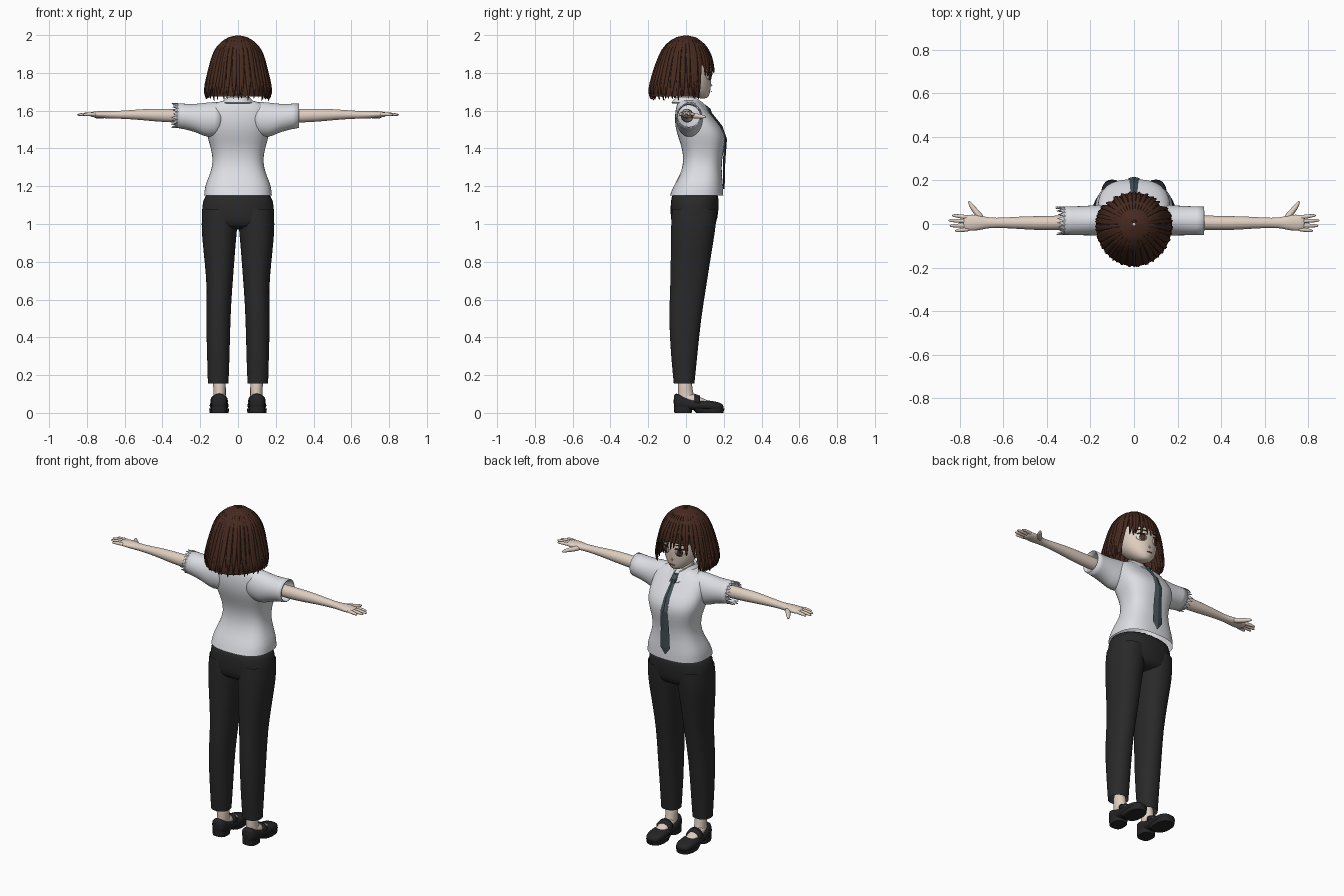
import bpy, bmesh, math, random
from mathutils import Vector

random.seed(4)
if "Cube" in bpy.data.objects:
    bpy.data.objects.remove(bpy.data.objects["Cube"], do_unlink=True)


def material(name, *rgb):
    mat = bpy.data.materials.new(name)
    mat.use_nodes = True
    mat.diffuse_color = (*rgb, 1)
    shader = next(n for n in mat.node_tree.nodes if n.type == "BSDF_PRINCIPLED")
    shader.inputs["Base Color"].default_value = (*rgb, 1)
    return mat


SKIN = material("pale skin", .74, .62, .53)
HAIR = material("dark brown hair", .062, .023, .014)
SHIRT = material("white cotton", .72, .73, .77)
TROUSER = material("charcoal cloth", .022, .022, .023)
SHOE = material("black leather", .018, .018, .020)
TIE = material("slate tie", .055, .078, .09)
EYE = material("eye white", .8, .78, .75)
IRIS = material("brown iris", .07, .03, .02)
LIP = material("soft lip", .45, .2, .17)


def build(name, rings, mat, caps=True, mirror=False, subsurf=0, solid=0, closed=True, smooth=True):
    """Skin a list of point rings into one object."""
    bm = bmesh.new()
    rows = [[bm.verts.new(p) for p in ring] for ring in rings]
    n = len(rows[0])
    for low, high in zip(rows, rows[1:]):
        for i in range(n if closed else n - 1):
            j = (i + 1) % n
            bm.faces.new((low[i], low[j], high[j], high[i]))
    if caps:
        bm.faces.new(rows[0])
        bm.faces.new(rows[-1])
    bmesh.ops.recalc_face_normals(bm, faces=bm.faces)
    for face in bm.faces:
        face.smooth = smooth
    mesh = bpy.data.meshes.new(name)
    bm.to_mesh(mesh)
    bm.free()
    mesh.materials.append(mat)
    obj = bpy.data.objects.new(name, mesh)
    bpy.context.collection.objects.link(obj)
    if mirror:
        obj.modifiers.new("mirror", "MIRROR").use_mirror_merge = False
    if subsurf:
        mod = obj.modifiers.new("subsurf", "SUBSURF")
        mod.levels = mod.render_levels = subsurf
    if solid:
        obj.modifiers.new("solidify", "SOLIDIFY").thickness = solid
    return obj


def loft(name, axis, sections, mat, n=24, power=2, **options):
    """Sections are (position, centre, half width, low, high) across the axis."""
    rings = []
    for pos, c, r, lo, hi in sections:
        ring = []
        for i in range(n):
            a = math.tau * i / n
            u, v = (math.copysign(abs(f(a)) ** (2 / power), f(a)) for f in (math.cos, math.sin))
            u, v = c + r * u, (lo + hi) / 2 + (hi - lo) / 2 * v
            ring.append({"x": (pos, u, v), "y": (u, pos, v), "z": (u, v, pos)}[axis])
        rings.append(ring)
    return build(name, rings, mat, **options)


def tube(name, path, radii, mat, n=10, **options):
    path = [Vector(p) for p in path]
    rings = []
    for k, p in enumerate(path):
        turn = (path[min(k + 1, len(path) - 1)] - path[max(k - 1, 0)]).to_track_quat("Z", "Y")
        rings.append([p + turn @ Vector((math.cos(math.tau * i / n), math.sin(math.tau * i / n), 0)) * radii[k]
                      for i in range(n)])
    return build(name, rings, mat, **options)


# Trousers
loft("trouser_legs", "z", [
    (.155, .105, .055, -.065, .045), (.3, .104, .06, -.08, .06), (.5, .105, .065, -.092, .08),
    (.65, .097, .066, -.084, .105), (.8, .098, .079, -.082, .128), (.92, .1, .09, -.08, .148),
    (1.0, .098, .097, -.08, .16), (1.08, .095, .093, -.075, .165)],
    TROUSER, caps=False, mirror=True, subsurf=1, power=2.2)
loft("trouser_hips", "z", [
    (.97, 0, .17, -.05, .13), (1.0, 0, .19, -.08, .162), (1.06, 0, .194, -.083, .172),
    (1.12, 0, .188, -.082, .176), (1.18, 0, .168, -.075, .17)],
    TROUSER, subsurf=1, power=2.3)

# Shirt
loft("shirt_body", "z", [
    (1.15, 0, .18, -.086, .198), (1.2, 0, .177, -.068, .197), (1.26, 0, .15, -.03, .19),
    (1.33, 0, .13, -.012, .188), (1.4, 0, .143, -.02, .202), (1.46, 0, .163, -.042, .21),
    (1.51, 0, .169, -.056, .19), (1.56, 0, .17, -.06, .148), (1.61, 0, .163, -.055, .11),
    (1.64, 0, .13, -.045, .08), (1.655, 0, .07, -.04, .065)],
    SHIRT, n=32, caps=False, subsurf=1, power=2.6)
loft("shirt_sleeves", "x", [
    (.09, .02, .07, 1.47, 1.648), (.16, .018, .071, 1.455, 1.645), (.2, .016, .069, 1.475, 1.638),
    (.25, .015, .067, 1.495, 1.635), (.322, .015, .066, 1.508, 1.64)],
    SHIRT, caps=False, mirror=True, subsurf=1, solid=.006)


# Ragged cuff on one sleeve
def cuff_ring(x, radius, ragged):
    n = 40
    return [(x - ragged * (i % 2) * random.uniform(.4, 1), .015 + radius * math.cos(math.tau * i / n),
             1.574 + radius * math.sin(math.tau * i / n)) for i in range(n)]


build("torn_cuff", [cuff_ring(-.31, .064, 0), cuff_ring(-.322, .066, .04)], SHIRT,
      caps=False, solid=.004, smooth=False)

# Collar, open at the front with two points
collar = [[], [], []]
for i in range(41):
    a = math.radians(10 + 340 * i / 40)
    front = max(0, math.cos(a)) ** 4
    for row, (r, reach, z, drop) in zip(collar, [(.05, .01, 1.665, .02), (.062, .02, 1.672, .03),
                                                 (.085, .04, 1.642, .05)]):
        r += reach * front
        row.append((r * math.sin(a), .008 + r * math.cos(a), z - drop * front))
build("shirt_collar", collar, SHIRT, caps=False, closed=False, solid=.005, smooth=False)

# Tie
loft("tie_blade", "z", [
    (1.185, 0, .003, .196, .203), (1.225, 0, .032, .195, .206), (1.33, 0, .028, .195, .208),
    (1.45, 0, .024, .204, .217), (1.52, 0, .019, .175, .192), (1.6, 0, .014, .112, .128)],
    TIE, n=4, smooth=False)
loft("tie_knot", "z", [
    (1.585, 0, .013, .105, .138), (1.61, 0, .024, .085, .13), (1.632, 0, .021, .05, .102)],
    TIE, n=8, smooth=False)

# Arms and hands
loft("arms", "x", [
    (.2, .01, .035, 1.535, 1.61), (.33, .005, .034, 1.535, 1.61), (.45, .004, .033, 1.543, 1.612),
    (.54, .006, .028, 1.553, 1.606), (.64, .005, .022, 1.558, 1.598), (.68, .006, .027, 1.558, 1.598),
    (.72, .006, .038, 1.56, 1.6), (.765, .006, .038, 1.564, 1.595), (.785, .004, .03, 1.57, 1.592)],
    SKIN, n=16, mirror=True, subsurf=1)
fingers = {"index": (.034, .835), "middle": (.014, .852), "ring": (-.007, .846), "little": (-.027, .822)}
for finger, (y, tip) in fingers.items():
    tube(finger + "_fingers", [(.745, y * .85, 1.58), (.79, y, 1.582), (tip - .01, y * 1.15, 1.579),
                               (tip, y * 1.17, 1.577)], (.011, .01, .008, .003), SKIN,
         mirror=True, subsurf=1)
tube("thumbs", [(.69, .018, 1.576), (.725, .055, 1.572), (.752, .092, 1.568), (.758, .106, 1.566)],
     (.016, .015, .01, .004), SKIN, mirror=True, subsurf=1)

# Feet and shoes
loft("ankles", "z", [
    (.04, .1, .036, -.045, .06), (.085, .098, .034, -.044, .045), (.12, .097, .033, -.042, .035),
    (.2, .1, .037, -.045, .03)], SKIN, n=16, mirror=True, subsurf=1)
loft("insteps", "y", [
    (-.02, .1, .034, .04, .12), (.03, .1, .036, .04, .105), (.08, .1, .036, .04, .08),
    (.13, .1, .028, .04, .062)], SKIN, n=16, mirror=True, subsurf=1)
loft("shoe_uppers", "y", [
    (-.066, .1, .02, .03, .09), (-.055, .1, .041, .015, .108), (-.02, .1, .045, .015, .094),
    (.03, .1, .046, .015, .07), (.08, .1, .05, .015, .067), (.13, .1, .052, .012, .066),
    (.175, .1, .047, .012, .057), (.2, .1, .028, .014, .044)],
    SHOE, n=16, power=2.5, mirror=True, subsurf=1)
loft("shoe_straps", "y", [
    (.045, .1, .046, .03, .102), (.075, .1, .047, .03, .09)], SHOE, n=20, mirror=True)
loft("shoe_heels", "z", [(0, .1, .042, -.062, .03), (.035, .1, .044, -.064, .035)],
     SHOE, power=2.8, mirror=True, smooth=False)
loft("shoe_soles", "z", [(0, .1, .05, .055, .197), (.024, .1, .053, .03, .204)],
     SHOE, power=2.4, mirror=True, smooth=False)

# Head and face
loft("neck", "z", [(1.58, 0, .052, -.045, .06), (1.64, 0, .044, -.038, .05), (1.72, 0, .045, -.045, .05)],
     SKIN, subsurf=1)
loft("head", "z", [
    (1.664, 0, .018, .07, .108), (1.675, 0, .043, .035, .122), (1.705, 0, .078, -.02, .13),
    (1.745, 0, .102, -.06, .133), (1.79, 0, .112, -.085, .136), (1.86, 0, .115, -.095, .13),
    (1.92, 0, .092, -.075, .1), (1.955, 0, .045, -.04, .06)], SKIN, subsurf=1)
tube("nose", [(0, .118, 1.765), (0, .13, 1.748), (0, .138, 1.736), (0, .128, 1.728)],
     (.004, .009, .008, .004), SKIN, subsurf=1)


def face_plate(name, mat, x, z, w, h, lift, mirror=True):
    """A thin disc that follows the curve of the face."""
    def point(px, pz, out):
        t = min(max((pz - 1.664) / .08, 0), 1)
        wide = .055 + .053 * t
        return px, .03 + (.1 + .005 * t + out) * math.sqrt(1 - (px / wide) ** 2), pz
    ring = [math.tau * i / 20 for i in range(20)]
    rows = [[point(x + w * s * math.cos(a), z + h * s * math.sin(a), out) for a in ring]
            for s, out in ((1, lift - .004), (1, lift), (.5, lift), (.05, lift))]
    build(name, rows, mat, mirror=mirror)


face_plate("eye_whites", EYE, .048, 1.783, .026, .021, .003)
face_plate("irises", IRIS, .046, 1.783, .016, .021, .005)
face_plate("upper_lashes", HAIR, .049, 1.804, .028, .004, .007)
face_plate("eyebrows", HAIR, .049, 1.828, .026, .003, .006)
face_plate("mouth", LIP, 0, 1.702, .017, .0025, .004, mirror=False)
tube("ears", [(.105, .005, 1.745), (.116, 0, 1.765), (.116, -.004, 1.79)], (.008, .015, .01), SKIN,
     mirror=True, subsurf=1)

# Hair outline: height, side, back and front reach
OUTLINE = [(2.0, 0, 0, 0), (1.988, .058, .06, .056), (1.95, .108, .112, .104), (1.9, .137, .142, .134),
           (1.84, .153, .165, .149), (1.78, .168, .184, .152), (1.72, .181, .2, .15),
           (1.68, .181, .203, .145), (1.64, .165, .18, .135)]


def hair_point(a, z, scale=1):
    z = min(max(z, OUTLINE[-1][0]), 2)
    for top, low in zip(OUTLINE, OUTLINE[1:]):
        if z >= low[0]:
            t = (top[0] - z) / (top[0] - low[0])
            side, back, front = (p + (q - p) * t for p, q in zip(top[1:], low[1:]))
            break
    reach = front if math.cos(a) > 0 else back
    return Vector((side * math.sin(a) * scale, reach * math.cos(a) * scale, z))


def lock(name, angle, half, end, drift=0):
    rows = []
    for k in range(11):
        t = .02 + .98 * k / 10
        z = 1.999 - (1.999 - end) * t ** 1.5
        w = half * (1 - .88 * t ** 5)
        a = angle + drift * t * t
        rows.append([hair_point(a - w, z, .965), hair_point(a, z, 1.025),
                     hair_point(a + w, z, .965), hair_point(a, z, .93)])
    build(name, rows, HAIR, subsurf=1)


# Hair under-layer, cut away around the face
shell = []
for k in range(15):
    row = []
    for i in range(64):
        a = math.tau * i / 64
        end = 1.84 if math.cos(a) > .5 else 1.675
        row.append(hair_point(a, 1.999 - (1.999 - end) * (.01 + .99 * k / 14) ** 1.4, .965))
    shell.append(row)
build("hair_under_layer", shell, HAIR, caps=False)

# Long locks round the back and sides
for layer, count in enumerate((27, 20)):
    for i in range(count):
        a = math.radians(58 + 244 * i / (count - 1))
        lock(f"long_lock_{layer}_{i}", a, random.uniform(.1, .15),
             random.uniform(1.645, 1.675) + .012 * layer, random.uniform(-.06, .06))

# Fringe
for i in range(13):
    a = math.radians(-56 + 112 * i / 12)
    lock(f"fringe_lock_{i}", a, random.uniform(.12, .16),
         random.uniform(1.785, 1.82) - .05 * abs(math.sin(a)), random.uniform(-.12, .12))
